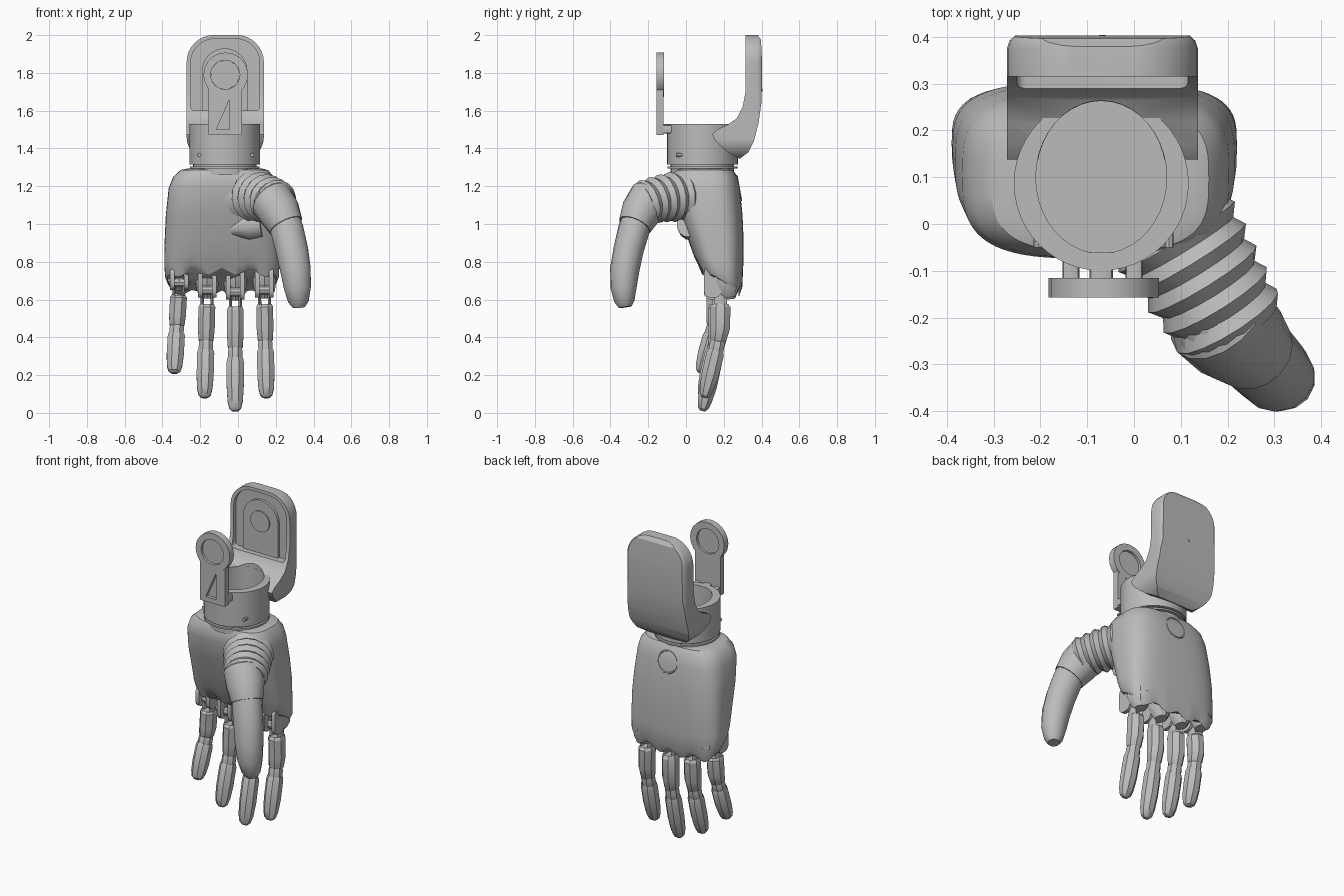
import bpy, bmesh, math
from mathutils import Vector

if "Cube" in bpy.data.objects:
    bpy.data.objects.remove(bpy.data.objects["Cube"])

grey = bpy.data.materials.new("light grey")
grey.diffuse_color = (0.5, 0.5, 0.5, 1)
grey.use_nodes = True
grey.node_tree.nodes["Principled BSDF"].inputs["Base Color"].default_value = grey.diffuse_color


def loft(name, rings):
    """Skin a list of equal-length point rings and cap both ends."""
    bm = bmesh.new()
    rows = [[bm.verts.new(p) for p in r] for r in rings]
    n = len(rows[0])
    for a, b in zip(rows, rows[1:]):
        for i in range(n):
            j = (i + 1) % n
            bm.faces.new((a[i], a[j], b[j], b[i]))
    bm.faces.new(rows[0])
    bm.faces.new(rows[-1])
    bmesh.ops.recalc_face_normals(bm, faces=bm.faces)
    me = bpy.data.meshes.new(name)
    bm.to_mesh(me)
    bm.free()
    me.materials.append(grey)
    ob = bpy.data.objects.new(name, me)
    bpy.context.collection.objects.link(ob)
    return ob


def prism(name, outline, axis, a, b):
    """Extrude a 2D outline along x, y or z."""
    place = {"x": lambda u, v, w: (w, u, v), "y": lambda u, v, w: (u, w, v),
             "z": lambda u, v, w: (u, v, w)}[axis]
    return loft(name, [[place(u, v, w) for u, v in outline] for w in (a, b)])


def circle(cx, cy, r, n=40, ry=None):
    return [(cx + r * math.cos(2 * math.pi * i / n), cy + (ry or r) * math.sin(2 * math.pi * i / n))
            for i in range(n)]


def rrect(x0, x1, z0, z1, rt, rb, n=8):
    """Rounded rectangle with separate top and bottom radii."""
    pts = []
    for cx, cz, r, start in ((x1 - rt, z1 - rt, rt, 0), (x0 + rt, z1 - rt, rt, 90),
                             (x0 + rb, z0 + rb, rb, 180), (x1 - rb, z0 + rb, rb, 270)):
        for i in range(n + 1):
            t = math.radians(start + 90 * i / n)
            pts.append((cx + r * math.cos(t), cz + r * math.sin(t)))
    return pts


def boolean(ob, cutter, op="DIFFERENCE"):
    m = ob.modifiers.new("cut", "BOOLEAN")
    m.object, m.operation, m.solver = cutter, op, "EXACT"
    bpy.context.view_layer.objects.active = ob
    bpy.ops.object.modifier_apply(modifier="cut")
    bpy.data.objects.remove(cutter)


def tube(name, path, sides):
    """Skin a path of (x, y, z, x radius, depth radius)."""
    P = [Vector(p[:3]) for p in path]
    rings = []
    for i, p in enumerate(path):
        d = (P[min(i + 1, len(P) - 1)] - P[max(i - 1, 0)]).normalized()
        side = d.cross(Vector((0, 1, 0.01))).normalized()
        up = side.cross(d)
        rings.append([P[i] + side * p[3] * math.cos(t) + up * p[4] * math.sin(t)
                      for t in (2 * math.pi * (k + .5) / sides for k in range(sides))])
    return loft(name, rings)


# Palm: rounded sections (z, x0, x1, y0, y1, tilt, scallop), lower edge drops to the back
rings = []
for z, x0, x1, y0, y1, tilt, wave in (
        (1.293, -.27, .13, -.035, .225, 0, 0), (1.285, -.305, .16, -.058, .25, 0, 0),
        (1.25, -.343, .188, -.072, .272, 0, 0), (1.19, -.367, .203, -.074, .285, 0, 0),
        (1.05, -.382, .215, -.037, .299, 0, 0), (.92, -.388, .22, .01, .305, 0, 0),
        (.8, -.39, .22, .042, .303, .03, 0), (.725, -.387, .217, .068, .298, .055, .006),
        (.69, -.375, .205, .085, .28, .06, .018)):
    ring = []
    for i in range(64):
        c, s = math.cos(2 * math.pi * i / 64), math.sin(2 * math.pi * i / 64)
        u = math.copysign(abs(c) ** .62, c)
        v = math.copysign(abs(s) ** .62, s)
        x = (x0 + x1) / 2 + u * (x1 - x0) / 2
        ring.append((x, (y0 + y1) / 2 + v * (y1 - y0) / 2,
                     z - tilt * v - wave * math.cos(2 * math.pi * (x + .312) / .151)))
    rings.append(ring)
loft("palm", rings)

# Oval outline on the back of the hand
bpy.ops.mesh.primitive_torus_add(major_radius=.065, minor_radius=.005, major_segments=24,
                                 minor_segments=6, location=(-.07, .281, 1.19),
                                 rotation=(math.radians(100), 0, 0))
bpy.context.object.name = "back_oval"
bpy.context.object.data.materials.append(grey)

# Fingers: x, tip x, base z, tip z, y shift
for n, (x, tx, top, tip, dy) in enumerate(((-.312, -.338, .66, .21, -.01),
                                           (-.163, -.177, .62, .08, 0),
                                           (-.014, -.015, .61, .01, 0),
                                           (.14, .15, .62, .08, .01))):
    tag = f"_{n + 1}"
    # knuckle shell and forked hinge
    tube("knuckle_shell" + tag, [(x, .2, .78, .065, .08), (x, .205, .7, .065, .08),
                                 (x, .215, top + .03, .058, .062),
                                 (x, .22, top - .01, .035, .04)], 10)
    for s in (-1, 1):
        prism("knuckle_fork" + tag, rrect(.095, .19, top - .01, .77, .03, .035, 3), "x",
              x + s * .037 - .012, x + s * .037 + .012)
    prism("knuckle_pin" + tag, circle(.15, top + .03, .026, 10), "x", x - .048, x + .048)

    # path down the finger, t = 0 at the base and 1 at the tip
    def at(t, rx, ry):
        y = .172 + dy - .085 * max(0, t - .3) ** 1.2 / .65
        return (x + (tx - x) * t, y, top + (tip - top) * t, rx, ry)
    for s in (-1, 1):
        a, b = at(-.12, .01, .03), at(.12, .01, .036)
        tube("finger_link" + tag, [(a[0] + s * .026, *a[1:]), (b[0] + s * .026, *b[1:])], 6)
    tube("finger_base" + tag, [at(.08, .04, .045), at(.11, .048, .058), at(.32, .048, .056),
                               at(.43, .043, .046), at(.45, .036, .04)], 8)
    tube("finger_joint" + tag, [at(.4, .03, .036), at(.47, .041, .043), at(.53, .041, .043),
                                at(.62, .03, .036)], 8)
    tube("finger_tip" + tag, [at(.535, .045, .042), at(.57, .049, .05), at(.78, .049, .05),
                              at(.91, .044, .041), at(.975, .034, .03), at(1, .018, .015)], 8)

# Thumb bellows: alternating wide and narrow folds along an arc
folds = []
for i in range(13):
    t = i / 12
    r = .145 - .03 * t + (.009 if i % 2 else -.009)
    folds.append((.05 + .165 * t, .04 - .27 * t, 1.15 - .04 * t * t, r * .94, r))
tube("thumb_bellows", folds, 16)
# Gusset where the thumb meets the palm
tube("thumb_gusset", [(-.08, .03, .955, .01, .01), (-.03, .025, .975, .04, .04),
                      (.05, .015, .99, .075, .06), (.12, .01, 1.0, .07, .06)], 12)

# Thumb segments
tube("thumb_base", [(.15, -.16, 1.145, .09, .09), (.18, -.195, 1.125, .118, .118),
                    (.217, -.238, 1.065, .113, .107), (.254, -.272, .99, .094, .089)], 16)
tube("thumb_tip", [(.246, -.263, 1.02, .085, .08), (.259, -.276, .97, .09, .084),
                   (.286, -.305, .86, .088, .08), (.304, -.324, .76, .083, .078),
                   (.315, -.331, .66, .073, .069), (.32, -.326, .59, .056, .053),
                   (.322, -.322, .56, .034, .034)], 14)

# Wrist: neck disc and hollow cuff
CX, CY = -.07, .087
prism("neck", circle(CX, CY, .168), "z", 1.26, 1.34)
prism("neck_ring", circle(CX, CY, .185, 48), "z", 1.294, 1.304)
cuff = prism("cuff", circle(CX, CY, .187, 48), "z", 1.315, 1.53)
boolean(cuff, prism("cut", circle(CX, .1, .14, 40, .163), "z", 1.37, 1.6))
for x in (-.205, .075):
    prism("cuff_screw", circle(x, 1.365, .01, 8), "y", -.05, 0)

# Rear bracket: side profile trimmed by a rounded front outline with a softened back rim
side = [(.315, 2), (.38, 2), (.397, 1.975), (.403, 1.85), (.4, 1.65), (.385, 1.54),
        (.36, 1.44), (.33, 1.38), (.285, 1.345), (.22, 1.38), (.155, 1.44), (.138, 1.475),
        (.165, 1.5), (.22, 1.525), (.27, 1.56), (.3, 1.62), (.315, 1.7)]
bracket = prism("rear_bracket", side, "x", -.28, .145)
trim = []
for y, g in ((0, 0), (.375, 0), (.392, .006), (.41, .025)):
    trim.append([(u, y, v) for u, v in
                 rrect(-.272 + g, .137 - g, 1.34, 2.001 - g * .5, .145 - g, .12)])
boolean(bracket, loft("trim", trim), "INTERSECT")
boolean(bracket, prism("cut", circle(CX, .1, .139, 40, .164), "z", 1.37, 1.7))
boolean(bracket, prism("cut", rrect(-.25, .115, 1.6, 1.98, .125, .02), "y", .2, .338))
prism("bracket_pad", rrect(-.19, .05, 1.57, 1.93, .119, .02), "y", .322, .36)
prism("bracket_boss", circle(-.07, 1.8, .065, 24), "y", .315, .35)
prism("bracket_bolt", circle(-.07, 1.71, .01, 3), "y", .39, .404)

# Front arm: strap with a round eye, window and foot
arm = prism("front_arm", rrect(-.155, .02, 1.47, 1.8, .02, .005, 3), "y", -.155, -.118)
boolean(arm, prism("eye", circle(-.065, 1.79, .118, 20), "y", -.157, -.116), "UNION")
boolean(arm, prism("cut", circle(-.068, 1.79, .078, 14), "y", -.3, 0))
boolean(arm, prism("cut", [(-.115, 1.5), (-.045, 1.5), (-.045, 1.66)], "y", -.2, -.135))
prism("eye_plug", circle(-.068, 1.79, .08, 9), "y", -.142, -.13)
prism("arm_stem", rrect(-.095, -.045, 1.48, 1.53, .01, .01, 2), "y", -.13, -.06)
for x in (-.135, 0):
    prism("arm_foot", rrect(x - .018, x + .018, 1.48, 1.525, .008, .008, 2), "y", -.13, -.06)

# Smooth the curved surfaces, keep edges sharp
bpy.ops.object.select_all(action="SELECT")
bpy.context.view_layer.objects.active = cuff
bpy.ops.object.shade_smooth_by_angle(angle=math.radians(30))
